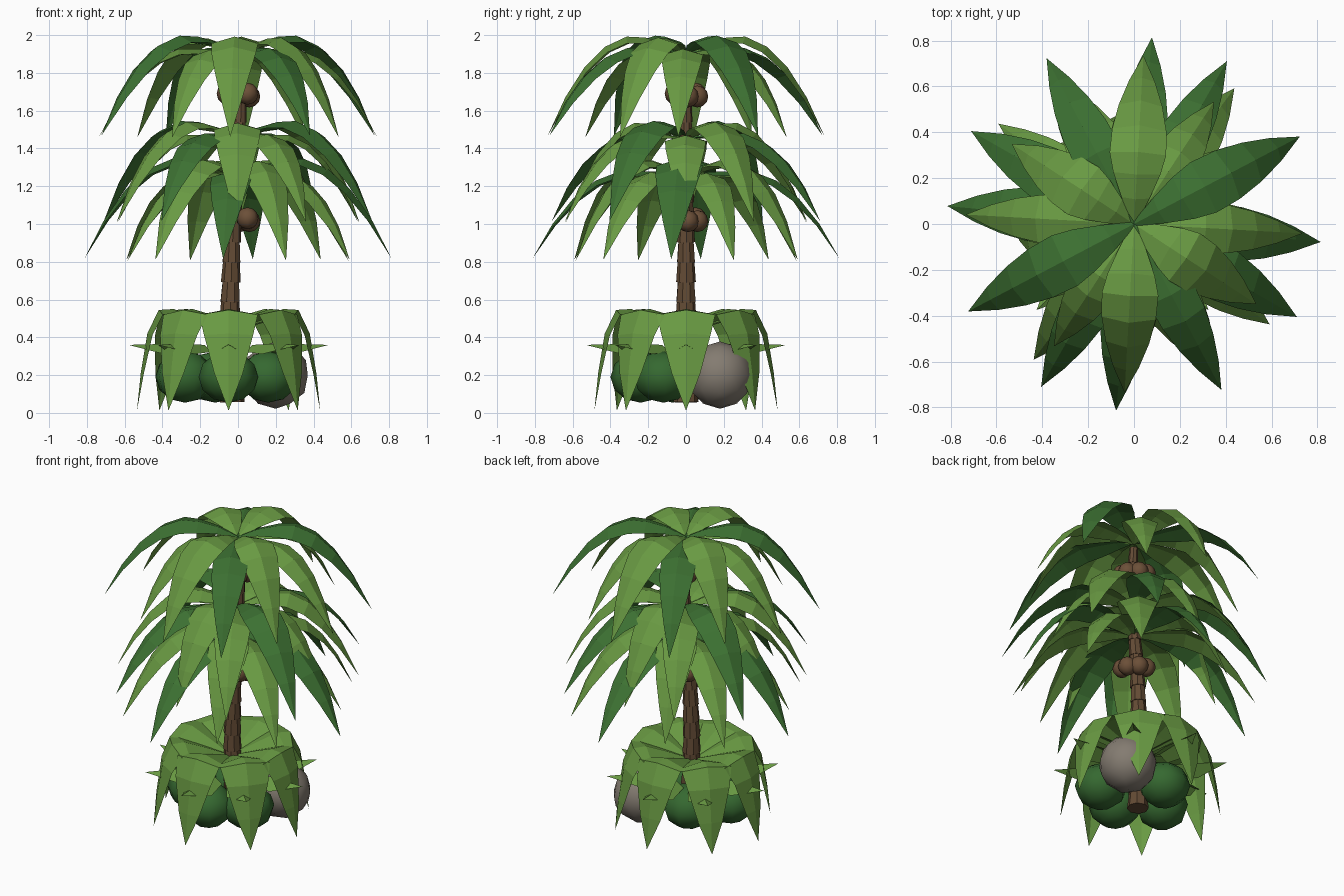
import bpy, bmesh, math
from mathutils import Vector, Matrix

old = bpy.data.objects.get("Cube")
if old:
    bpy.data.objects.remove(old, do_unlink=True)


def material(name, rgb):
    m = bpy.data.materials.new(name)
    m.use_nodes = True
    m.diffuse_color = (*rgb, 1)
    bsdf = m.node_tree.nodes["Principled BSDF"]
    bsdf.inputs["Base Color"].default_value = (*rgb, 1)
    bsdf.inputs["Roughness"].default_value = 0.9
    return m


LIGHT = material("light leaf green", (0.14, 0.32, 0.055))
DARK = material("dark leaf green", (0.046, 0.165, 0.032))
BUSH = material("bush green", (0.036, 0.14, 0.03))
BARK = material("bark brown", (0.125, 0.07, 0.035))
NUT = material("coconut brown", (0.15, 0.08, 0.04))
STONE = material("stone grey", (0.23, 0.2, 0.165))


def finish(bm, name, mat, smooth=None):
    me = bpy.data.meshes.new(name)
    bm.to_mesh(me)
    bm.free()
    me.materials.append(mat)
    ob = bpy.data.objects.new(name, me)
    bpy.context.collection.objects.link(ob)
    if smooth:
        bpy.ops.object.select_all(action="DESELECT")
        ob.select_set(True)
        bpy.context.view_layer.objects.active = ob
        bpy.ops.object.shade_smooth_by_angle(angle=math.radians(smooth))
    return ob


def add_leaf(bm, path, widths, angle, centre=(0, 0), fold=0.3):
    """Arched leaf with a raised midrib, following (radius, height) points."""
    turn = Matrix.Translation((*centre, 0)) @ Matrix.Rotation(math.radians(angle), 4, "Z")
    rows = []
    for i, (r, z) in enumerate(path):
        a, b = path[max(i - 1, 0)], path[min(i + 1, len(path) - 1)]
        slope = Vector((b[0] - a[0], 0, b[1] - a[1])).normalized()
        normal = Vector((-slope.z, 0, slope.x))
        half = widths[i] / 2
        mid = Vector((r, 0, z))
        side = Vector((0, half, 0))
        drop = normal * half * fold
        if half == 0:
            rows.append([bm.verts.new(turn @ mid)])
        else:
            rows.append([bm.verts.new(turn @ p) for p in (mid - side - drop, mid, mid + side - drop)])
    for lo, hi in zip(rows, rows[1:]):
        for k in range(2):
            if len(hi) == 1:
                bm.faces.new((lo[k], hi[0], lo[k + 1]))
            else:
                bm.faces.new((lo[k], hi[k], hi[k + 1], lo[k + 1]))


# Frond crowns: twelve fronds per tier, alternately high and low arched
HIGH = [(0.0, -0.09), (0.12, -0.035), (0.24, -0.005), (0.35, 0.0),
        (0.48, -0.055), (0.6, -0.165), (0.71, -0.32), (0.818, -0.53)]
LOW = [(r, z - s) for (r, z), s in zip(HIGH, (0, 0.035, 0.06, 0.065, 0.06, 0.045, 0.025, 0))]
FROND_WIDTH = [0.02, 0.12, 0.2, 0.24, 0.23, 0.185, 0.11, 0]
KINDS = [("dark_long", 0, 1.0, 0.0, DARK),
         ("light_short", 29, 0.78, -0.01, LIGHT),
         ("light_long", 59, 0.9, -0.005, LIGHT)]
for tier, top, start, phase in (("upper", 1.997, 27.8, 0), ("middle", 1.545, 60.3, 1), ("lower", 1.345, 84.5, 1)):
    for k, (kind, offset, reach, lift, mat) in enumerate(KINDS):
        bm = bmesh.new()
        for q in range(4):
            low = (k + q + phase) % 2
            path = [(r * reach, top + z + lift) for r, z in (LOW if low else HIGH)]
            widths = [w * (0.9 if low else 1.03) for w in FROND_WIDTH]
            add_leaf(bm, path, widths, start + offset + 90 * q)
        finish(bm, f"{tier}_{kind}_fronds", mat)

# Broad drooping leaves around the foot
FOOT_CENTRE = (-0.05, 0)
FOOT = [(0.02, 0.44), (0.16, 0.5), (0.29, 0.55), (0.37, 0.545), (0.43, 0.42), (0.465, 0.21), (0.485, 0.012)]
FOOT_WIDTH = [0.05, 0.2, 0.29, 0.31, 0.26, 0.15, 0]
bm = bmesh.new()
for i in range(8):
    turn = 90 * (i // 2) + 49 * (i % 2)
    add_leaf(bm, FOOT, FOOT_WIDTH, turn, FOOT_CENTRE, 0.22)
finish(bm, "foot_leaves", LIGHT)

# Folded pointed spikes poking out between the foot leaves
SPIKE = [(0.18, 0.36), (0.34, 0.365), (0.53, 0.36)]
bm = bmesh.new()
for i in range(8):
    add_leaf(bm, SPIKE, [0.12, 0.18, 0], 45 * i, FOOT_CENTRE, 0.6)
finish(bm, "foot_spikes", LIGHT)

# Trunk of flared rings along a gentle lean
LEAN = [(0.06, -0.03), (0.55, -0.043), (0.95, -0.03), (1.3, 0.0), (1.65, 0.015), (1.9, 0.0)]


def trunk_x(z):
    for (z0, x0), (z1, x1) in zip(LEAN, LEAN[1:]):
        if z <= z1:
            return x0 + (x1 - x0) * (z - z0) / (z1 - z0)
    return LEAN[-1][1]


bm = bmesh.new()
RINGS = 17
step = 1.8 / RINGS
for i in range(RINGS):
    z0 = 0.06 + i * step
    radius = 0.063 - 0.036 * i / RINGS
    a = Vector((trunk_x(z0), 0, z0))
    b = Vector((trunk_x(z0 + step), 0, z0 + step))
    place = Matrix.Translation((a + b) / 2) @ (b - a).to_track_quat("Z", "Y").to_matrix().to_4x4()
    place = place @ Matrix.Rotation(0.4 * i, 4, "Z")
    bmesh.ops.create_cone(bm, segments=8, radius1=radius * 1.04, radius2=radius * 0.88,
                          depth=step * 1.06, cap_ends=True, matrix=place)
finish(bm, "trunk", BARK)

# Coconut clusters under the upper and lower crowns
for name, height in (("upper", 1.675), ("lower", 1.015)):
    bm = bmesh.new()
    for x, y, z in ((0.06, 0.01, 0.0), (0.01, 0.06, 0.0), (0.05, -0.055, 0.015), (-0.055, 0.05, 0.015)):
        place = Matrix.Translation((x, y, height + z))
        bmesh.ops.create_uvsphere(bm, u_segments=8, v_segments=6, radius=0.058, matrix=place)
    finish(bm, f"{name}_coconuts", NUT, 60)

# Rounded bushes at ground level
bm = bmesh.new()
for i, (x, y) in enumerate(((-0.28, -0.07), (-0.05, -0.24), (0.16, -0.12), (-0.12, 0.14))):
    place = Matrix.Translation((x, y, 0.19)) @ Matrix.Rotation(i, 4, "Z") @ Matrix.Diagonal((1, 1, 0.85, 1))
    bmesh.ops.create_uvsphere(bm, u_segments=9, v_segments=6, radius=0.16, matrix=place)
finish(bm, "bushes", BUSH, 45)

# Boulder beside the trunk
bm = bmesh.new()
bmesh.ops.create_icosphere(bm, subdivisions=2, radius=0.178, matrix=Matrix.Translation((0.2, 0.18, 0.2)))
finish(bm, "boulder", STONE, 45)
